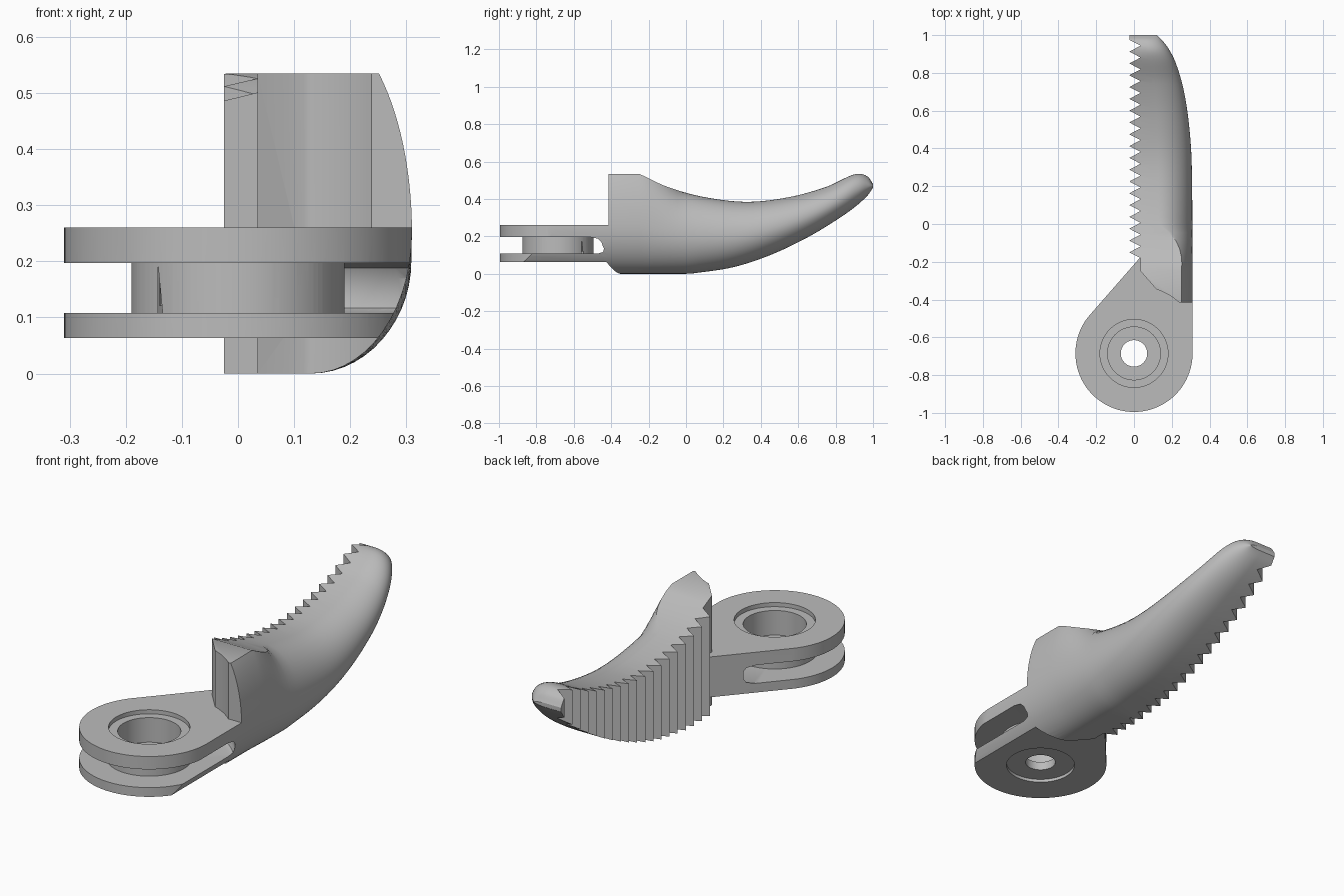
import bpy, bmesh, math
from mathutils import Vector

if "Cube" in bpy.data.objects:
    bpy.data.objects.remove(bpy.data.objects["Cube"])

grey = bpy.data.materials.new("plain grey")
grey.use_nodes = True
grey.diffuse_color = (0.5, 0.5, 0.5, 1)
grey.node_tree.nodes["Principled BSDF"].inputs["Base Color"].default_value = grey.diffuse_color

PIVOT_Y = -0.685
LUG_R = 0.31


def finish(name, bm):
    bmesh.ops.remove_doubles(bm, verts=bm.verts, dist=1e-5)
    bmesh.ops.recalc_face_normals(bm, faces=bm.faces)
    mesh = bpy.data.meshes.new(name)
    bm.to_mesh(mesh)
    bm.free()
    mesh.materials.append(grey)
    obj = bpy.data.objects.new(name, mesh)
    bpy.context.collection.objects.link(obj)
    return obj


def stack(name, rings):
    """Skin a row of matching closed rings and cap both ends."""
    bm = bmesh.new()
    rows = [[bm.verts.new(p) for p in ring] for ring in rings]
    n = len(rows[0])
    for a, b in zip(rows, rows[1:]):
        for i in range(n):
            j = (i + 1) % n
            bm.faces.new((a[i], a[j], b[j], b[i]))
    bm.faces.new(rows[0])
    bm.faces.new(rows[-1])
    return finish(name, bm)


def prism(name, outline, z0, z1):
    return stack(name, [[(x, y, z) for x, y in outline] for z in (z0, z1)])


def turned(name, profile, steps=96):
    """Solid of revolution about the pivot axis."""
    rings = []
    for r, z in profile:
        rings.append([(r * math.cos(t), PIVOT_Y + r * math.sin(t), z)
                      for t in (math.tau * i / steps for i in range(steps))])
    return stack(name, rings)


def combine(obj, tool, operation, keep=False):
    mod = obj.modifiers.new(operation.lower(), 'BOOLEAN')
    mod.operation = operation
    mod.solver = 'EXACT'
    mod.object = tool
    bpy.context.view_layer.objects.active = obj
    bpy.ops.object.modifier_apply(modifier=mod.name)
    if not keep:
        bpy.data.objects.remove(tool)


def curve(points):
    """Smooth interpolation through (y, value) points, held flat outside."""
    def slope(i):
        a, b = points[max(i - 1, 0)], points[min(i + 1, len(points) - 1)]
        return (b[1] - a[1]) / (b[0] - a[0])

    def value(y):
        if y <= points[0][0]:
            return points[0][1]
        for i in range(len(points) - 1):
            (a, p), (b, q) = points[i], points[i + 1]
            if y <= b:
                h = b - a
                t = (y - a) / h
                return (p * (1 + 2 * t) * (1 - t) ** 2 + q * t * t * (3 - 2 * t)
                        + h * slope(i) * t * (1 - t) ** 2 - h * slope(i + 1) * t * t * (1 - t))
        return points[-1][1]
    return value


# Jaw outlines along its length
top = curve([(-0.25, 0.535), (-0.1, 0.465), (0.1, 0.41), (0.33, 0.385), (0.55, 0.41),
             (0.75, 0.465), (0.88, 0.525), (0.93, 0.535), (0.975, 0.517), (1, 0.48)])
bottom = curve([(0.02, 0), (0.25, 0.035), (0.45, 0.1), (0.65, 0.195), (0.8, 0.285),
                (0.9, 0.355), (0.97, 0.418), (1, 0.46)])
side = curve([(-0.25, LUG_R), (0.3, 0.306), (0.5, 0.294), (0.7, 0.265), (0.85, 0.222),
              (0.93, 0.182), (0.98, 0.142), (1, 0.12)])


def section(y, back_x, steps=14):
    """Flat on the tooth side, rounded on the outer side."""
    zb, zt, w = bottom(y), top(y), side(y)
    zm = zb + 0.47 * (zt - zb)
    a = 0.58 * w
    k = min(max((y + 0.25) / 0.25, 0), 1)
    k = k * k * (3 - 2 * k)
    rise = zt - zm
    reach = 0.383 * (1 - k) + rise * k
    reach = max(reach, rise)
    end = math.asin(min(rise / reach, 1))
    pts = [(back_x, y, zt), (back_x, y, zb)]
    for i in range(steps + 1):
        t = math.pi / 2 * (1 - i / steps)
        pts.append((w - a + a * math.cos(t), y, zm - (zm - zb) * math.sin(t)))
    for i in range(1, steps + 1):
        t = end * i / steps
        pts.append((w - a + a * math.cos(t), y, zm + reach * math.sin(t)))
    return pts


stations = [-0.25 + 1.25 * math.sin(math.pi / 2 * i / 48) for i in range(49)]

# Slot cutter with a rounded inner end
slot = turned("slot_cutter", [(0.001, 0.108), (0.35, 0.108), (0.372, 0.117), (0.38, 0.135),
                              (0.38, 0.17), (0.372, 0.188), (0.35, 0.197), (0.001, 0.197)])

# Jaw: lofted claw trimmed by a toothed footprint
jaw = stack("jaw", [section(y, -0.06) for y in [-0.6, -0.4] + stations])
outline = [(0.5, 1.1), (-0.025, 1.1)]
for i in range(19):
    tip = 0.975 - 0.0625 * i
    outline += [(-0.025, tip), (0.035, tip - 0.031)]
outline += [(0.035, -0.25)]
for i in range(25):
    t = math.radians(71 - 46 * i / 24)
    outline.append((0.36 * math.cos(t), max(PIVOT_Y + 0.36 * math.sin(t), -0.47)))
outline.append((0.5, -0.47))
combine(jaw, prism("footprint_cutter", outline, -0.1, 0.7), 'INTERSECT')
step = [(-0.2, -0.7), (0.5, -0.7), (0.5, -0.415), (-0.2, -0.415)]
combine(jaw, prism("step_cutter", step, 0.259, 0.7), 'DIFFERENCE')
combine(jaw, slot, 'DIFFERENCE', keep=True)

# Forked lug, following the jaw's rounded outer side
lug_outline = [(0.312, -0.2), (0.03, -0.18)]
for i in range(81):
    t = math.radians(139.5 + 220.5 * i / 80)
    lug_outline.append((LUG_R * math.cos(t), PIVOT_Y + LUG_R * math.sin(t)))
lug = prism("forked_lug", lug_outline, 0.063, 0.26)
clip = stack("side_cutter", [section(y, -0.4) for y in [-1.1, -0.6, -0.4] + stations[:12]])
combine(lug, clip, 'INTERSECT')
combine(lug, slot, 'DIFFERENCE')

# Hub between the fork plates
hub = turned("hub", [(0.19, 0.1), (0.19, 0.205)])
combine(lug, hub, 'UNION')

# Stepped pivot bore and shallow underside recess
bore = turned("bore_cutter", [(0.16, 0.03), (0.16, 0.078), (0.07, 0.078), (0.07, 0.12),
                              (0.14, 0.12), (0.14, 0.24), (0.18, 0.24), (0.18, 0.3)])
combine(lug, bore, 'DIFFERENCE')

for obj in (jaw, lug):
    bpy.ops.object.select_all(action='DESELECT')
    obj.select_set(True)
    bpy.context.view_layer.objects.active = obj
    bpy.ops.object.shade_smooth_by_angle(angle=math.radians(30))
